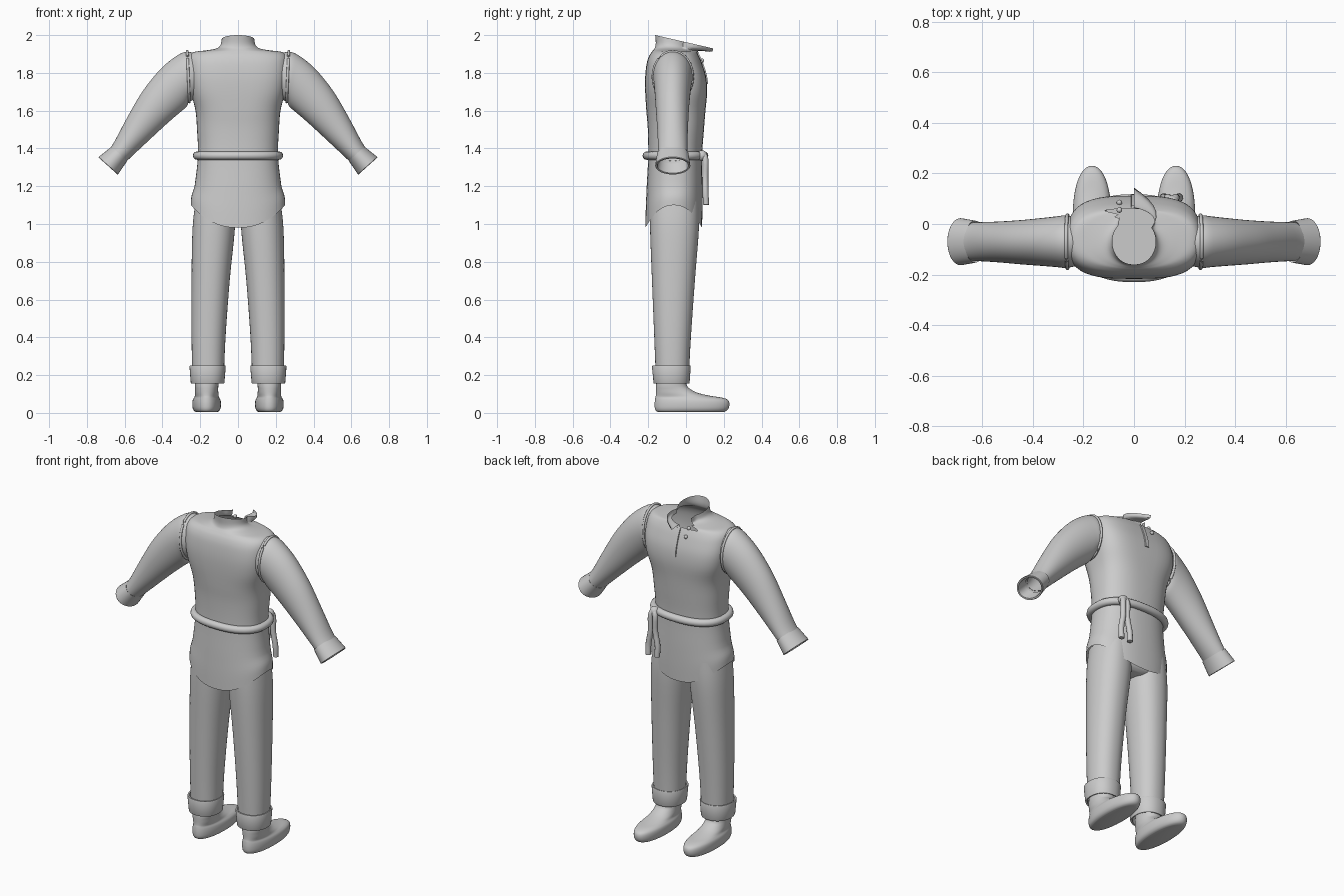
import bpy, bmesh, math
from mathutils import Vector

if "Cube" in bpy.data.objects:
    bpy.data.objects.remove(bpy.data.objects["Cube"])

cloth = bpy.data.materials.new("light_grey_cloth")
cloth.diffuse_color = (0.6, 0.6, 0.6, 1)
cloth.use_nodes = True
cloth.node_tree.nodes["Principled BSDF"].inputs["Base Color"].default_value = cloth.diffuse_color
SIDES = 48


def finish(name, bm, angle=40):
    bmesh.ops.recalc_face_normals(bm, faces=bm.faces)
    me = bpy.data.meshes.new(name)
    bm.to_mesh(me)
    bm.free()
    me.materials.append(cloth)
    ob = bpy.data.objects.new(name, me)
    bpy.context.collection.objects.link(ob)
    bpy.ops.object.select_all(action='DESELECT')
    ob.select_set(True)
    bpy.context.view_layer.objects.active = ob
    bpy.ops.object.shade_smooth_by_angle(angle=math.radians(angle))
    return ob


def smooth_rows(rows, steps):
    """Catmull-Rom interpolation of number rows."""
    out = []
    for i in range(len(rows) - 1):
        quad = [rows[max(0, i - 1)], rows[i], rows[i + 1], rows[min(len(rows) - 1, i + 2)]]
        for s in range(steps):
            t = s / steps
            out.append([0.5 * (2 * b + (c - a) * t + (2 * a - 5 * b + 4 * c - d) * t * t
                               + (3 * b - a - 3 * c + d) * t ** 3) for a, b, c, d in zip(*quad)])
    return out + [list(rows[-1])]


def power(v, n):
    return math.copysign(abs(v) ** (2 / n), v)


def skin(rings, cap_start=False, cap_end=False, keep=lambda r, k: True):
    bm = bmesh.new()
    vs = [[bm.verts.new(p) for p in r] for r in rings]
    m = len(rings[0])
    for r in range(len(vs) - 1):
        for k in range(m):
            if keep(r, k):
                j = (k + 1) % m
                bm.faces.new((vs[r][k], vs[r][j], vs[r + 1][j], vs[r + 1][k]))
    if cap_start:
        bm.faces.new(vs[0])
    if cap_end:
        bm.faces.new(vs[-1])
    return bm


def flat_ring(z, cx, hx, y0, y1, n=2.0):
    """Horizontal superellipse; index 0 is at +y, turning toward +x."""
    pts = []
    for k in range(SIDES):
        a = 2 * math.pi * k / SIDES
        pts.append(Vector((cx + hx * power(math.sin(a), n),
                           (y0 + y1) / 2 + (y1 - y0) / 2 * power(math.cos(a), n), z)))
    return pts


def tilted_ring(x, z, r, ry, cy, tilt):
    """Ring around a sleeve axis that points tilt radians below +x."""
    u = Vector((math.sin(tilt), 0, math.cos(tilt)))
    return [Vector((x, cy, z)) + u * r * math.cos(a) + Vector((0, ry, 0)) * math.sin(a)
            for a in (2 * math.pi * k / SIDES for k in range(SIDES))]


def tube(name, pts, r, closed=False):
    pts = [Vector(p) for p in pts]
    rings = []
    for i, p in enumerate(pts):
        a = pts[i - 1] if i or closed else p
        b = pts[(i + 1) % len(pts)] if closed or i < len(pts) - 1 else p
        t = (b - a).normalized()
        u = t.cross(Vector((0.1, 1, 0.2)) if abs(t.z) > 0.7 else Vector((0, 0, 1))).normalized()
        w = t.cross(u)
        rad = r if closed or 0 < i < len(pts) - 1 else r * 0.55
        rings.append([p + (u * math.cos(q) + w * math.sin(q)) * rad
                      for q in (math.pi * k / 6 for k in range(12))])
    if closed:
        rings.append(rings[0])
    bm = skin(rings, not closed, not closed)
    if closed:
        bmesh.ops.remove_doubles(bm, verts=bm.verts, dist=1e-5)
    return finish(name, bm, 60)


# tunic: z, centre x, half width, back y, front y, squareness
body = [(1.02, 0, .250, -.215, .085, 2.3), (1.10, 0, .247, -.213, .087, 2.3),
        (1.20, 0, .230, -.208, .087, 2.3), (1.36, 0, .212, -.200, .085, 2.4),
        (1.50, 0, .217, -.202, .095, 2.5), (1.60, 0, .225, -.210, .103, 2.7),
        (1.70, 0, .250, -.216, .112, 3.1), (1.78, 0, .262, -.216, .106, 3.2),
        (1.85, 0, .264, -.208, .085, 3.0), (1.89, 0, .258, -.195, .068, 2.7),
        (1.912, 0, .232, -.180, .055, 2.4), (1.922, 0, .170, -.172, .045, 2.2),
        (1.935, 0, .118, -.164, .030, 2.0), (1.96, 0, .094, -.160, .020, 2.0),
        (2.00, 0, .086, -.163, .022, 2.0)]
rings = [flat_ring(*row) for row in smooth_rows(body, 4)]
for r in rings:
    for k, p in enumerate(r):
        a = 2 * math.pi * k / SIDES
        # curved hem, deeper at front and back
        if p.z < 1.2:
            low = 0.98 + 0.12 * math.sin(a) ** 2
            p.z = low + (p.z - 1.02) / 0.18 * (1.2 - low)
        # collar slopes forward, with one side folded out to a point
        if p.z > 1.9:
            lift = min(1, (p.z - 1.9) / 0.09)
            lift = lift * lift * (3 - 2 * lift)
            if k <= 7:
                p.y += 0.122 * lift * (1 - k / 7) ** 1.3
                p.x += 0.045 * lift * math.sin(math.pi * k / 7)
            if k >= SIDES - 6:
                f = (k - SIDES + 6) / 5
                p.y += 0.05 * lift * f
                p.x -= 0.03 * lift * f
            p.z -= 0.23 * (p.y + 0.163) * lift
# neck opening at the front
finish("tunic", skin(rings, keep=lambda r, k: not (r >= 38 and (k >= SIDES - 3) or r >= 46 and k >= SIDES - 4)), 50)

# placket strip down the chest and its buttons
placket = [flat_ring(*row) for row in smooth_rows(body, 4)[26:38]]
bm = bmesh.new()
strip = [[bm.verts.new(Vector((x, r[0].y + d, r[0].z)))
          for x, d in ((-.012, -.004), (-.010, .006), (.012, .006), (.014, -.004))] for r in placket]
for a, b in zip(strip, strip[1:]):
    for i in range(3):
        bm.faces.new((a[i], a[i + 1], b[i + 1], b[i]))
bm.faces.new(strip[0])
finish("placket", bm)
for i, (y, z) in enumerate(((.085, 1.865), (.055, 1.905))):
    bm = bmesh.new()
    bmesh.ops.create_uvsphere(bm, u_segments=12, v_segments=8, radius=.011)
    bmesh.ops.translate(bm, verts=bm.verts, vec=(-.058, y, z))
    finish(f"button_{i + 1}", bm)

# rope belt with knot and two hanging ends
tube("belt", flat_ring(1.362, 0, .217, -.208, .096, 2.4), .022, closed=True)
bm = bmesh.new()
bmesh.ops.create_uvsphere(bm, u_segments=16, v_segments=10, radius=.028)
bmesh.ops.translate(bm, verts=bm.verts, vec=(.15, .085, 1.362))
finish("belt_knot", bm)
for name, x in (("belt_end_inner", .118), ("belt_end_outer", .178)):
    mid = (x + .15) / 2
    path = [(.15, .09, 1.372), (mid, .103, 1.34), (mid, .102, 1.25),
            (x, .103, 1.17), (x, .106, 1.115), (x, .106, 1.10)]
    tube(name, smooth_rows(path, 3), .016)

# trouser seat joining the legs
finish("trouser_seat", skin([flat_ring(*r) for r in smooth_rows(
    [(.985, 0, .10, -.15, .03, 2), (1.02, 0, .215, -.19, .06, 2.3),
     (1.15, 0, .215, -.19, .065, 2.3), (1.34, 0, .195, -.185, .07, 2.3)], 4)], True, True))

for side, s in (("left", -1), ("right", 1)):
    # trouser leg
    leg = [(.19, s * .158, .083, -.160, .015, 2.2), (.40, s * .156, .090, -.168, .026, 2.2),
           (.70, s * .145, .101, -.180, .047, 2.2), (.97, s * .129, .112, -.190, .068, 2.2),
           (1.12, s * .120, .105, -.190, .068, 2.2)]
    finish(f"{side}_trouser_leg", skin([flat_ring(*r) for r in smooth_rows(leg, 4)]))
    # turned-up trouser cuff
    cuff = [(.22, .080, -.155, .010), (.157, .080, -.160, .010), (.155, .087, -.170, .017),
            (.16, .089, -.172, .019), (.245, .096, -.180, .025), (.25, .094, -.178, .023),
            (.248, .086, -.168, .014)]
    finish(f"{side}_trouser_cuff", skin([flat_ring(z, s * .161, h, a, b, 2.2) for z, h, a, b in cuff]))
    # slip-on shoe and ankle
    shoe = [(.004, .055, -.145, .195), (.010, .066, -.158, .213), (.025, .074, -.165, .226),
            (.05, .076, -.166, .230), (.07, .073, -.164, .220), (.082, .066, -.162, .185),
            (.090, .063, -.160, .130), (.105, .062, -.159, .065), (.125, .061, -.159, .025),
            (.15, .062, -.158, .003), (.22, .062, -.150, .000)]
    shoe = [(z, s * .166, h, a, b) for z, h, a, b in shoe]
    finish(f"{side}_shoe", skin([flat_ring(*r, n=2.15) for r in smooth_rows(shoe, 3)], True, True), 60)

    # sleeve: x, z, radius, y radius, centre y, tilt
    sleeve = [(.225, 1.782, .120, .095, -.070, .0), (.268, 1.778, .134, .104, -.070, .05),
              (.30, 1.757, .132, .101, -.070, .25), (.36, 1.702, .120, .095, -.071, .60),
              (.44, 1.615, .105, .088, -.072, .77), (.53, 1.500, .082, .081, -.071, .86),
              (.61, 1.395, .060, .077, -.070, .88), (.65, 1.348, .054, .076, -.070, .88)]

    def mirrored(rs):
        return [[Vector((s * p.x, p.y, p.z)) for p in r] for r in rs]

    finish(f"{side}_sleeve", skin(mirrored([tilted_ring(*r) for r in smooth_rows(sleeve, 4)])))
    # shoulder seam
    seam = mirrored([tilted_ring(.263, 1.780, .134, .105, -.070, .04)])[0]
    tube(f"{side}_shoulder_seam", seam, .007, closed=True)
    # sleeve cuff with thickness
    band = [(.633, 1.367, .050, .074), (.628, 1.372, .056, .083), (.686, 1.309, .069, .093),
            (.688, 1.307, .067, .091), (.687, 1.308, .058, .082), (.645, 1.354, .050, .074)]
    finish(f"{side}_sleeve_cuff", skin(mirrored(
        [tilted_ring(x, z, r, ry, -.070, .84) for x, z, r, ry in band])))
